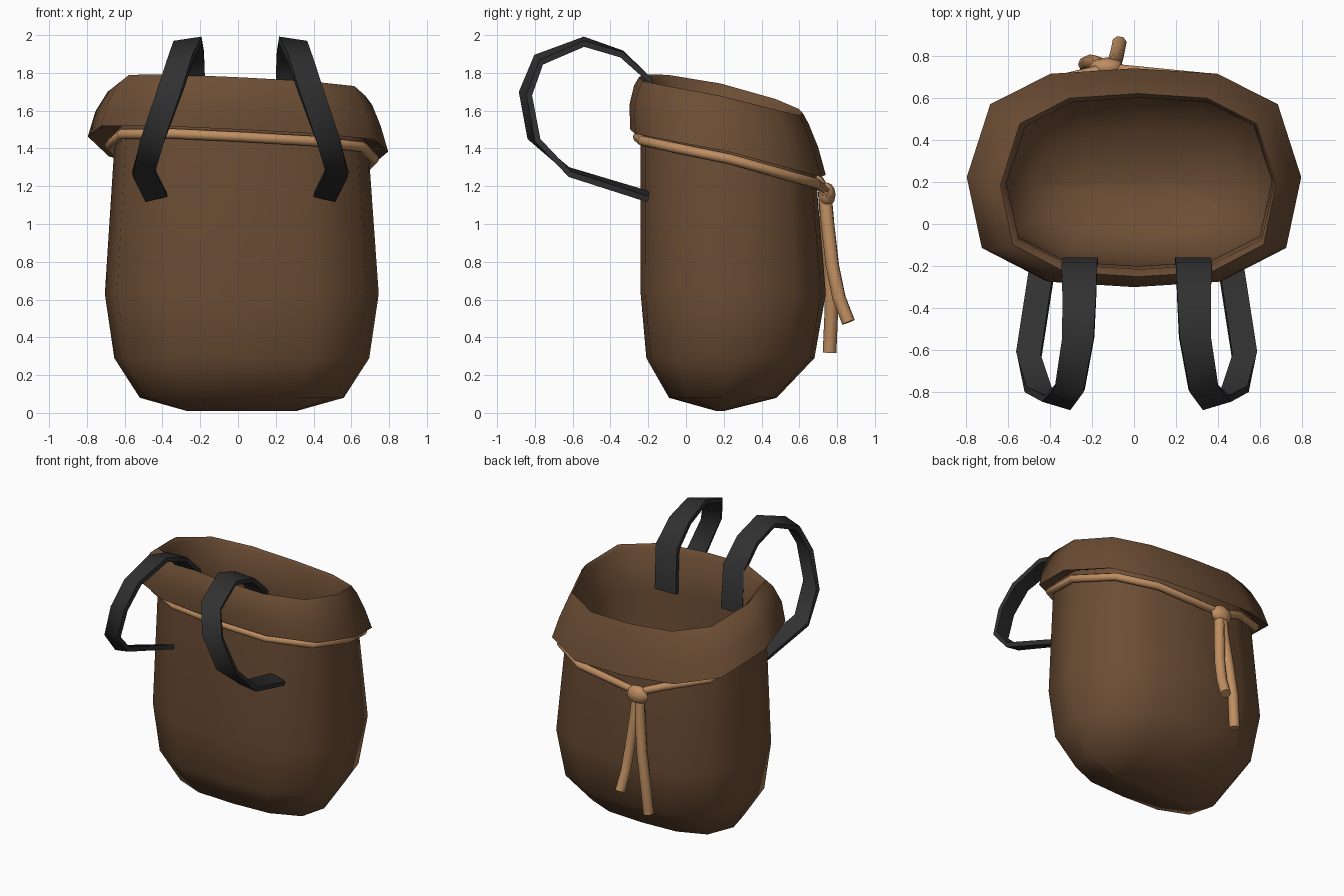
import bpy, bmesh, math
from mathutils import Vector

if "Cube" in bpy.data.objects:
    bpy.data.objects.remove(bpy.data.objects["Cube"])


def material(name, rgb):
    m = bpy.data.materials.new(name)
    m.diffuse_color = (*rgb, 1)
    m.use_nodes = True
    m.node_tree.nodes["Principled BSDF"].inputs["Base Color"].default_value = m.diffuse_color
    return m


LEATHER = material("brown_leather", (0.15, 0.075, 0.035))
ROPE = material("tan_rope", (0.52, 0.27, 0.12))
BLACK = material("black_strap", (0.03, 0.03, 0.03))

# Twelve-sided rounded outline shared by bag, cuff and cord
OUTLINE = [(1, 0), (.86, .67), (.5, .95), (0, 1), (-.5, .95), (-.86, .67),
           (-1, 0), (-.91, -.65), (-.53, -.95), (0, -1), (.53, -.95), (.91, -.65)]


def ring(rx, y0, y1, z, slope, cx=.02):
    """Outline at height z; slope blends in the sagging tilt of the mouth."""
    pts = []
    for u, v in OUTLINE:
        x, y = cx + rx * u, (y0 + y1) / 2 + (y1 - y0) / 2 * v
        t = max(0, (y + .29) / 1.03)
        pts.append(Vector((x, y, z - slope * (.07 * t + .17 * t * t + .05 * x))))
    return pts


def finish(bm, name, mat, angle):
    bmesh.ops.recalc_face_normals(bm, faces=bm.faces)
    me = bpy.data.meshes.new(name)
    bm.to_mesh(me)
    bm.free()
    ob = bpy.data.objects.new(name, me)
    bpy.context.collection.objects.link(ob)
    me.materials.append(mat)
    bpy.ops.object.select_all(action='DESELECT')
    ob.select_set(True)
    bpy.context.view_layer.objects.active = ob
    bpy.ops.object.shade_smooth_by_angle(angle=math.radians(angle))
    return ob


def loft(name, rings, mat, angle):
    bm = bmesh.new()
    loops = [[bm.verts.new(p) for p in r] for r in rings]
    n = len(loops[0])
    for a, b in zip(loops, loops[1:]):
        for i in range(n):
            j = (i + 1) % n
            bm.faces.new((a[i], a[j], b[j], b[i]))
    bm.faces.new(loops[0])
    bm.faces.new(loops[-1])
    return finish(bm, name, mat, angle)


# Bag: outer wall, rolled cuff, then inner wall down to the inner floor
loft("bag", [
    ring(.29, .16, .20, .01, 0),
    ring(.54, -.09, .48, .08, 0),
    ring(.675, -.21, .68, .29, 0),
    ring(.725, -.24, .74, .63, 0),
    ring(.675, -.24, .69, 1.45, 1),
    ring(.675, -.235, .69, 1.53, 1),
    ring(.795, -.295, .74, 1.50, 1, 0),
    ring(.755, -.30, .70, 1.63, 1, 0),
    ring(.70, -.275, .65, 1.735, 1, .01),
    ring(.655, -.25, .62, 1.78, 1),
    ring(.635, -.215, .60, 1.75, 1, .03),
    ring(.635, -.20, .61, 1.45, 1),
    ring(.685, -.20, .70, .65, 0),
    ring(.635, -.17, .64, .33, 0),
    ring(.50, -.06, .45, .13, 0),
    ring(.27, .15, .21, .06, 0),
], LEATHER, 60)


def rope(name, pts, radius, closed=False):
    cu = bpy.data.curves.new(name, 'CURVE')
    cu.dimensions = '3D'
    cu.bevel_depth = radius
    cu.bevel_resolution = 2
    cu.use_fill_caps = True
    sp = cu.splines.new('POLY')
    sp.points.add(len(pts) - 1)
    for p, co in zip(sp.points, pts):
        p.co = (*co, 1)
    sp.use_cyclic_u = closed
    sp.use_smooth = True
    cu.materials.append(ROPE)
    ob = bpy.data.objects.new(name, cu)
    bpy.context.collection.objects.link(ob)


# Drawstring under the cuff, dipping to the knot at the back
cord = ring(.70, -.255, .715, 1.465, 1.05)
cord[3] = Vector((-.13, .74, 1.17))
rope("drawstring", cord, .027, True)
rope("long_cord_end", [(-.14, .735, 1.17), (-.15, .745, 1.0), (-.18, .765, .75),
                       (-.21, .77, .55), (-.23, .76, .32)], .036)
rope("short_cord_end", [(-.12, .735, 1.17), (-.11, .75, 1.0), (-.09, .775, .78),
                        (-.08, .81, .61), (-.07, .86, .48)], .036)

# Knot
bm = bmesh.new()
bmesh.ops.create_uvsphere(bm, u_segments=8, v_segments=6, radius=1)
for v in bm.verts:
    v.co = Vector((-.13 + .085 * v.co.x, .745 + .047 * v.co.y, 1.155 + .065 * v.co.z))
finish(bm, "knot", ROPE, 60)

# Shoulder strap path: centre, width, and y / z lean of the width direction
STRAP = [((.28, -.175, 1.45), .17, 0, 0),
         ((.285, -.195, 1.765), .17, 0, 0),
         ((.285, -.34, 1.90), .16, 0, -.05),
         ((.29, -.54, 1.965), .15, 0, -.15),
         ((.33, -.78, 1.87), .14, .2, -.2),
         ((.39, -.85, 1.69), .14, .3, -.1),
         ((.475, -.805, 1.45), .14, .3, -.1),
         ((.525, -.62, 1.275), .12, .1, -.2),
         ((.46, -.20, 1.145), .12, 0, -.25)]


def strap(name, side):
    centres = [Vector(s[0]) for s in STRAP]
    rings = []
    for i, (c, w, ly, lz) in enumerate(STRAP):
        c = centres[i]
        tangent = centres[min(i + 1, len(STRAP) - 1)] - centres[max(i - 1, 0)]
        across = Vector((1, ly, lz)).normalized()
        normal = tangent.cross(across).normalized() * .016
        across *= w / 2
        quad = [c + across + normal, c - across + normal,
                c - across - normal, c + across - normal]
        rings.append([Vector((p.x if side > 0 else .025 - p.x, p.y, p.z)) for p in quad])
    loft(name, rings, BLACK, 50)


strap("right_strap", 1)
strap("left_strap", -1)
